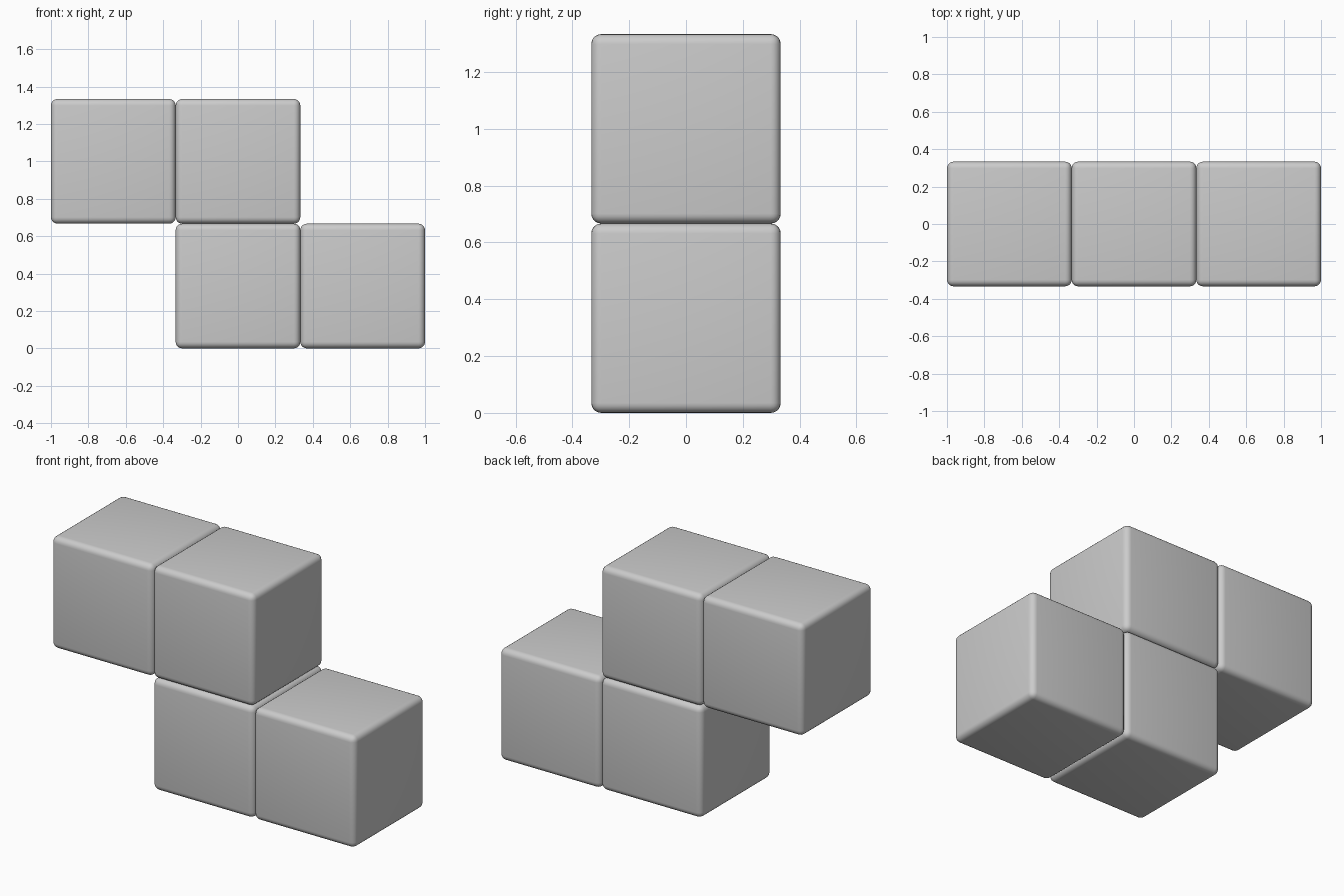
import bpy
import math

if "Cube" in bpy.data.objects:
    bpy.data.objects.remove(bpy.data.objects["Cube"])

SIZE = 2 / 3      # edge of one cube
ROUND = 0.035     # edge rounding


def block(name, col, row):
    """Rounded cube on the grid: col is -1..1 along x, row counts up from the ground."""
    bpy.ops.mesh.primitive_cube_add(size=SIZE, location=(col * SIZE, 0, (row + 0.5) * SIZE))
    ob = bpy.context.object
    ob.name = name
    bevel = ob.modifiers.new("rounded_edges", 'BEVEL')
    bevel.width = ROUND
    bevel.segments = 5
    bpy.ops.object.modifier_apply(modifier=bevel.name)
    bpy.ops.object.shade_smooth_by_angle(angle=math.radians(35))


# Z-shaped block of four cubes: two below, two above shifted left
block("lower_right_cube", 1, 0)
block("lower_middle_cube", 0, 0)
block("upper_middle_cube", 0, 1)
block("upper_left_cube", -1, 1)
